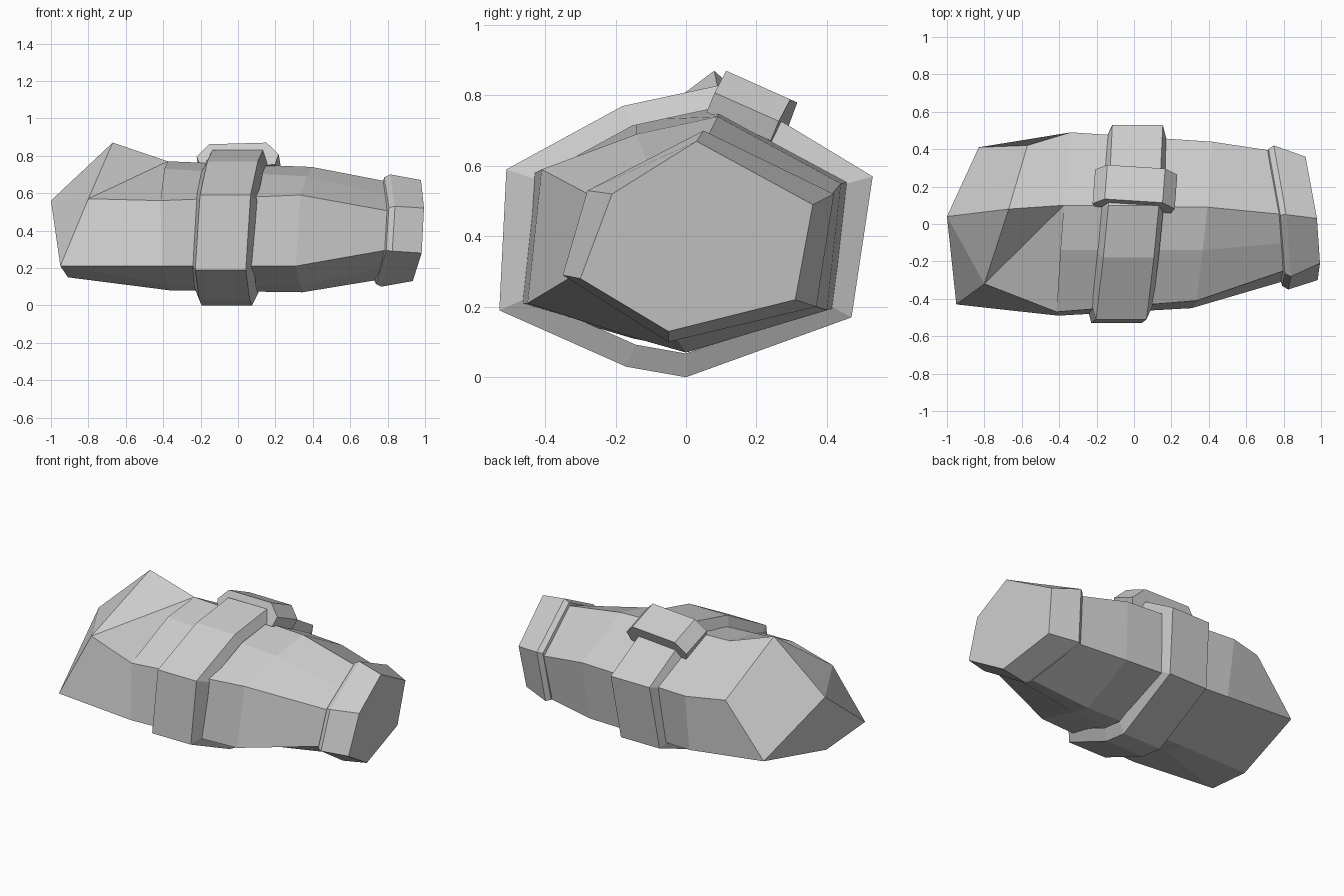
import bpy, bmesh, math
from mathutils import Matrix, Vector

cube = bpy.data.objects.get("Cube")
if cube:
    bpy.data.objects.remove(cube, do_unlink=True)

# Single plain grey material
grey = bpy.data.materials.new("plain_grey")
grey.use_nodes = True
colour = (0.6, 0.6, 0.6, 1)
grey.diffuse_color = colour
grey.node_tree.nodes["Principled BSDF"].inputs["Base Color"].default_value = colour


def finish(bm, name):
    bmesh.ops.recalc_face_normals(bm, faces=bm.faces[:])
    mesh = bpy.data.meshes.new(name)
    bm.to_mesh(mesh)
    bm.free()
    mesh.materials.append(grey)
    obj = bpy.data.objects.new(name, mesh)
    bpy.context.scene.collection.objects.link(obj)
    return obj


def ring(bm, profile, x, lean_y, lean_z):
    """Place a (y, z) profile on a tilted plane across the arm."""
    return [bm.verts.new((x + lean_y * y + lean_z * z, y, z)) for y, z in profile]


def scaled(profile, factor, centre):
    cy, cz = centre
    return [(cy + (y - cy) * factor, cz + (z - cz) * factor) for y, z in profile]


def bridge(bm, first, second):
    count = len(first)
    for i in range(count):
        j = (i + 1) % count
        bm.faces.new((first[i], first[j], second[j], second[i]))


# Profiles run from the upper front edge over the top to the lower front edge
elbow_side = [(-.47, .56), (-.14, .73), (.10, .77), (.49, .56),
              (.44, .20), (0, .08), (-.15, .11), (-.49, .21)]
wrist_side = [(-.41, .59), (-.14, .69), (.09, .74), (.44, .55),
              (.40, .19), (0, .07), (-.14, .11), (-.45, .21)]
wrist_end = [(-.24, .50), (-.10, .58), (.05, .66), (.39, .49),
             (.34, .21), (-.05, .14), (-.17, .20), (-.30, .30)]
cuff_start = [(-.28, .53), (.05, .70), (.42, .52), (.37, .20), (-.05, .10), (-.35, .29)]
cuff_end = [(-.21, .52), (.03, .67), (.36, .49), (.31, .22), (-.05, .13), (-.30, .28)]
strap_edge = [(-.51, .59), (-.18, .77), (.10, .83), (.53, .57),
              (.47, .17), (0, 0), (-.17, .03), (-.53, .19)]

# Forearm with a pointed, faceted elbow
bm = bmesh.new()
d = ring(bm, elbow_side, -.36, .08, -.03)
c = ring(bm, wrist_side, .34, .10, .06)
w = ring(bm, wrist_end, .75, -.13, .10)
bridge(bm, d, c)
bridge(bm, c, w)
bm.faces.new(w)
peak = bm.verts.new((-.67, .08, .87))
tip = bm.verts.new((-1, .04, .56))
front = bm.verts.new((-.80, -.32, .57))
corner = bm.verts.new((-.95, -.43, .21))
under = bm.verts.new((-.91, -.10, .15))
heel = bm.verts.new((-.83, .41, .25))
back = bm.verts.new((-.57, .42, .57))
for face in ((d[0], d[1], d[2], front), (front, d[2], peak), (d[2], d[3], back, peak),
             (d[3], d[4], heel, back), (d[4], d[5], under, heel),
             (d[5], d[6], corner, under), (d[6], d[7], corner),
             (d[7], d[0], front, corner), (peak, tip, front), (front, tip, corner),
             (tip, heel, under, corner), (peak, back, heel, tip)):
    bm.faces.new(face)
finish(bm, "forearm")

# Wrist cuff, a flared six-sided collar
bm = bmesh.new()
centre = (.03, .38)
rings = [ring(bm, scaled(cuff_start, .84, centre), .71, -.13, .10),
         ring(bm, scaled(cuff_start, .95, centre), .72, -.13, .10),
         ring(bm, cuff_start, .75, -.13, .10),
         ring(bm, cuff_end, .915, -.13, .10)]
for a, b in zip(rings, rings[1:]):
    bridge(bm, a, b)
bm.faces.new(rings[0])
bm.faces.new(rings[-1])
finish(bm, "wrist_cuff")

# Strap around the middle, with sloping side walls
bm = bmesh.new()
inner = scaled(strap_edge, .84, (0, .42))
middle = -.06
loops = [ring(bm, inner, middle - .165, .085, .06),
         ring(bm, strap_edge, middle - .135, .085, .06),
         ring(bm, strap_edge, middle + .135, .085, .06),
         ring(bm, inner, middle + .165, .085, .06)]
for i in range(len(loops)):
    bridge(bm, loops[i - 1], loops[i])
finish(bm, "strap")

# Buckle, a chamfered block lying on the back slope of the strap
bm = bmesh.new()
half = [(.155, 0), (.22, -.07), (.20, -.13)]
outline = half + [(-x, h) for x, h in reversed(half)]
ends = [[bm.verts.new((x, side * .10, h)) for x, h in outline] for side in (-1, 1)]
bridge(bm, *ends)
for end in ends:
    bm.faces.new(end)
buckle = finish(bm, "buckle")
buckle.data.transform(Matrix.Translation(Vector((.005, .215, .825)))
                      @ Matrix.Rotation(math.radians(-24), 4, "X")
                      @ Matrix.Rotation(math.radians(-4), 4, "Z"))
